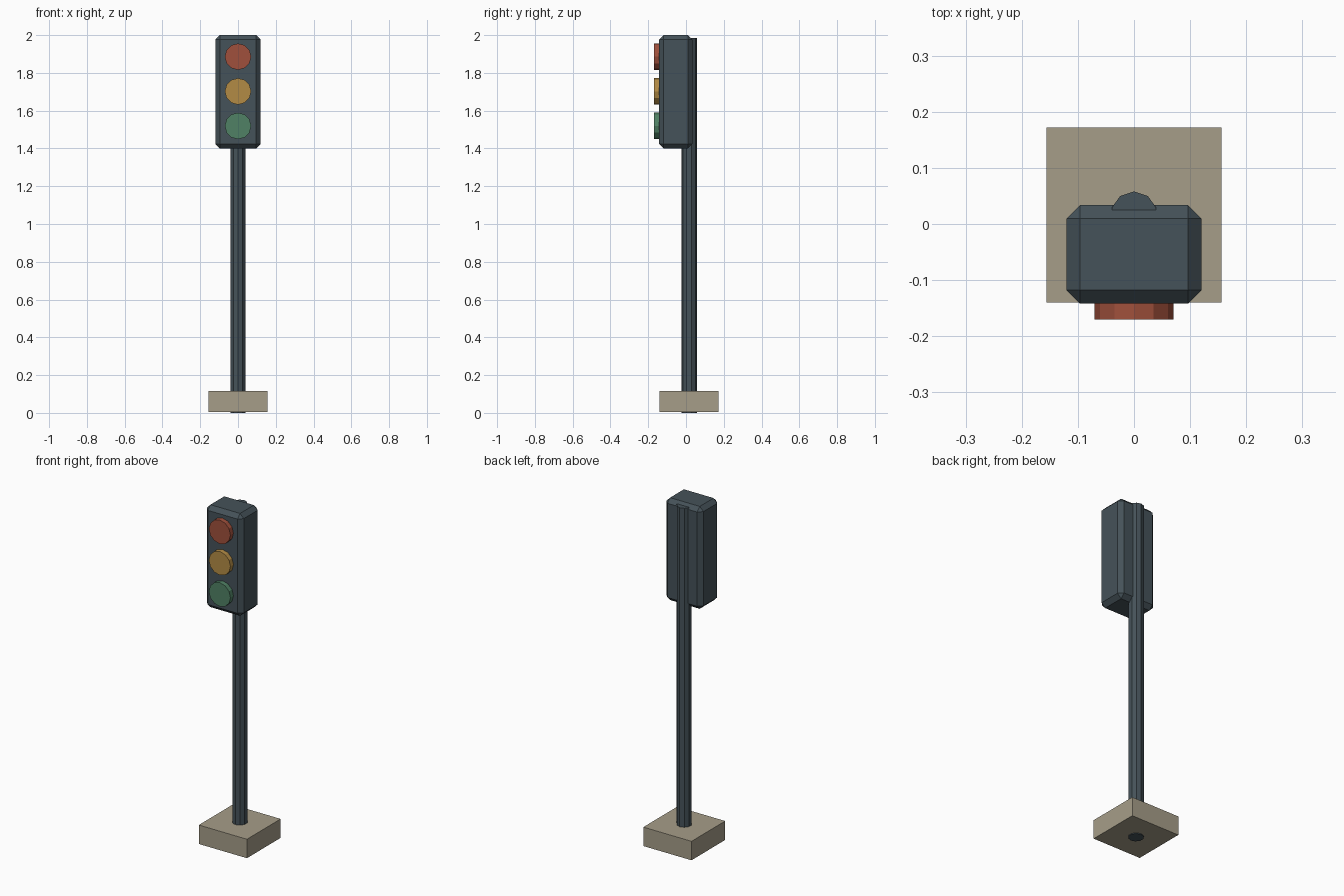
import bpy, bmesh
from math import pi
from mathutils import Matrix, Vector

if "Cube" in bpy.data.objects:
    bpy.data.objects.remove(bpy.data.objects["Cube"])


def material(name, rgb):
    m = bpy.data.materials.new(name)
    m.diffuse_color = (*rgb, 1)
    m.use_nodes = True
    m.node_tree.nodes["Principled BSDF"].inputs["Base Color"].default_value = m.diffuse_color
    return m


def finish(bm, name, mat):
    mesh = bpy.data.meshes.new(name)
    bmesh.ops.recalc_face_normals(bm, faces=bm.faces)
    bm.to_mesh(mesh)
    bm.free()
    mesh.materials.append(mat)
    ob = bpy.data.objects.new(name, mesh)
    bpy.context.collection.objects.link(ob)
    return ob


def box(name, lo, hi, mat, bevel=0):
    lo, hi = Vector(lo), Vector(hi)
    bm = bmesh.new()
    bmesh.ops.create_cube(bm, size=1, matrix=Matrix.Translation((lo + hi) / 2)
                          @ Matrix.Diagonal((*(hi - lo), 1)))
    if bevel:
        bmesh.ops.bevel(bm, geom=bm.edges[:], offset=bevel, segments=1,
                        affect='EDGES')
    return finish(bm, name, mat)


def cylinder(name, centre, radius, depth, sides, mat, rot=Matrix()):
    bm = bmesh.new()
    bmesh.ops.create_cone(bm, cap_ends=True, segments=sides, radius1=radius,
                          radius2=radius, depth=depth,
                          matrix=Matrix.Translation(centre) @ rot)
    return finish(bm, name, mat)


slate = material("slate_metal", (0.06, 0.085, 0.10))
stone = material("concrete", (0.38, 0.34, 0.25))

# Foot block, with the ten-sided pole running through it
box("base_block", (-0.156, -0.14, 0.004), (0.156, 0.172, 0.115), stone)
cylinder("pole", (0, 0.0165, 0.9925), 0.0415, 1.985, 10, slate)

# Chamfered signal housing
box("signal_housing", (-0.12, -0.142, 1.4), (0.12, 0.034, 2.0), slate, 0.024)

# Three lamps facing the front
lamps = [("red", 1.886, (0.35, 0.08, 0.045)),
         ("amber", 1.702, (0.45, 0.26, 0.06)),
         ("green", 1.519, (0.08, 0.22, 0.13))]
for colour, z, rgb in lamps:
    cylinder(colour + "_lamp", (0, -0.15, z), 0.07, 0.04, 12,
             material(colour + "_glass", rgb), Matrix.Rotation(pi / 2, 4, 'X'))
